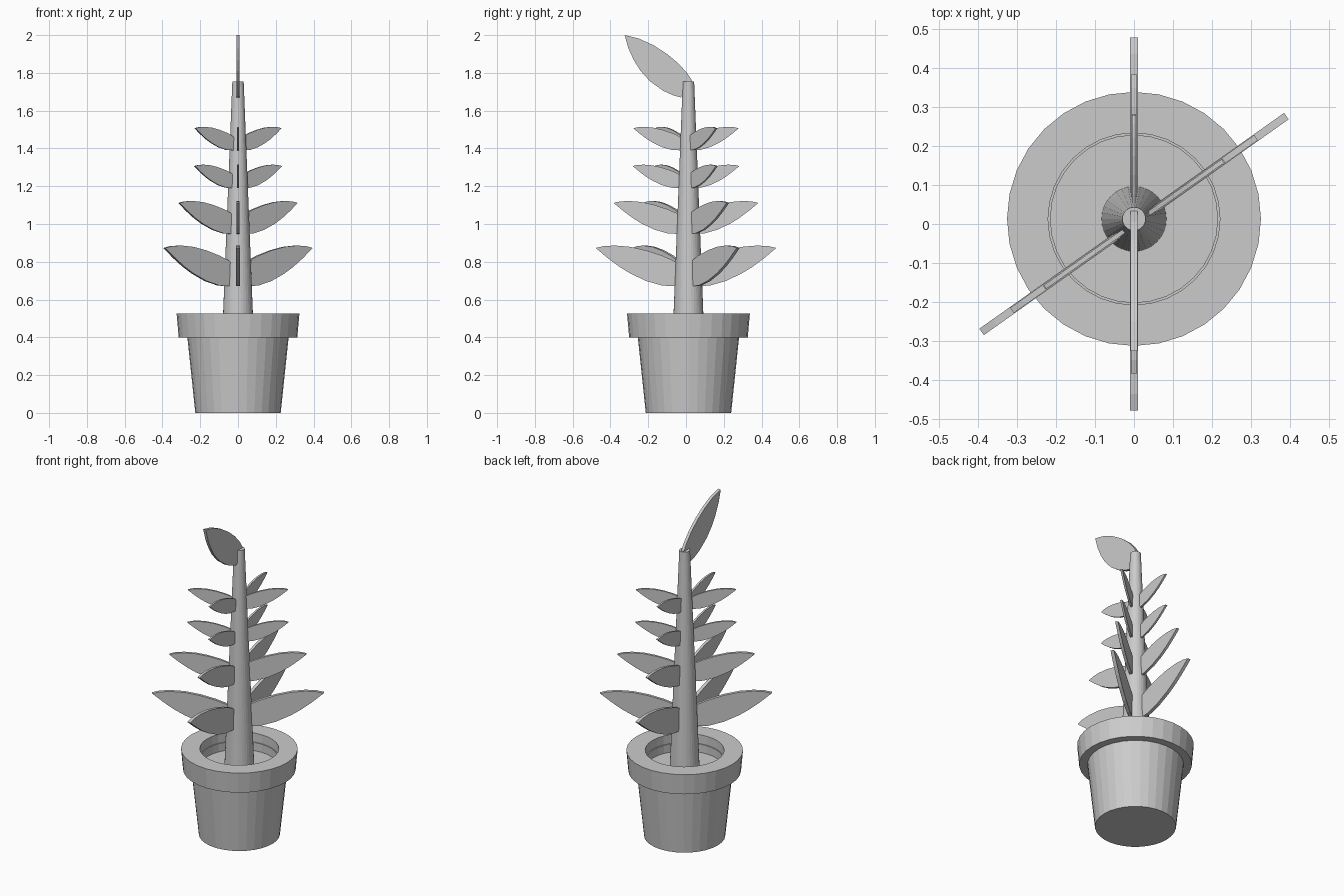
import bpy, bmesh
from math import sin, cos, pi, radians

if "Cube" in bpy.data.objects:
    bpy.data.objects.remove(bpy.data.objects["Cube"])

CY = 0.013   # pot and stem sit slightly behind the leaf axis
SIDES = 32


def finish(name, bm):
    bmesh.ops.recalc_face_normals(bm, faces=bm.faces[:])
    me = bpy.data.meshes.new(name)
    bm.to_mesh(me)
    bm.free()
    ob = bpy.data.objects.new(name, me)
    bpy.context.collection.objects.link(ob)
    return ob


def lathe(name, profile):
    """Closed solid of revolution, capped at both ends of the profile."""
    bm = bmesh.new()
    rings = [[bm.verts.new((r * cos(2 * pi * i / SIDES), CY + r * sin(2 * pi * i / SIDES), z))
              for i in range(SIDES)] for r, z in profile]
    for a, b in zip(rings, rings[1:]):
        for i in range(SIDES):
            j = (i + 1) % SIDES
            bm.faces.new((a[i], a[j], b[j], b[i]))
    bm.faces.new(rings[0])
    bm.faces.new(rings[-1])
    return finish(name, bm)


def leaf(name, outline, angle, thick):
    """Flat upright plate; outline is (distance from axis, height)."""
    bm = bmesh.new()
    c, s = cos(angle), sin(angle)
    sides = [[bm.verts.new((r * c - t * s, r * s + t * c, z)) for r, z in outline]
             for t in (-thick / 2, thick / 2)]
    n = len(outline)
    for side in sides:
        bm.faces.new(side)
    for i in range(n):
        j = (i + 1) % n
        bm.faces.new((sides[0][i], sides[0][j], sides[1][j], sides[1][i]))
    return finish(name, bm)


# Pot with rim, inner ledge and soil level
lathe("pot", [(0.226, 0), (0.268, 0.40), (0.314, 0.40), (0.325, 0.525),
              (0.22, 0.525), (0.22, 0.47), (0.214, 0.47), (0.214, 0.42)])

# Tapered stem
lathe("stem", [(0.083, 0.42), (0.03, 1.755)])

# Leaf outline: lower edge to the tip, then back along the upper edge
LEAF = [(0, 0), (0.08, 0.004), (0.165, 0.028), (0.25, 0.068), (0.31, 0.105), (0.37, 0.15),
        (0.433, 0.203), (0.39, 0.213), (0.33, 0.216), (0.25, 0.209), (0.165, 0.19),
        (0.08, 0.162), (0.025, 0.138), (0, 0.12)]

# Four tiers of four leaves: base height, scale, inner radius
TIERS = [(0.67, 1.0, 0.045), (0.947, 0.81, 0.032), (1.19, 0.575, 0.033), (1.39, 0.575, 0.03)]
for t, (z0, s, r0) in enumerate(TIERS):
    pts = [(r0 + u * s, z0 + v * s) for u, v in LEAF]
    for k, deg in enumerate((90, 270, 35.3, 215.3)):
        leaf(f"leaf_{t + 1}_{k + 1}", pts, radians(deg), 0.02 * s)

# Single leaf at the tip of the stem, leaning to the front
TOP = [(0.027, 1.67), (0.07, 1.682), (0.12, 1.705), (0.19, 1.755), (0.24, 1.81), (0.275, 1.865),
       (0.305, 1.93), (0.325, 2.0), (0.25, 1.982), (0.17, 1.945), (0.10, 1.9),
       (0.04, 1.85), (-0.005, 1.80), (-0.033, 1.757)]
leaf("top_leaf", TOP, radians(270), 0.018)
